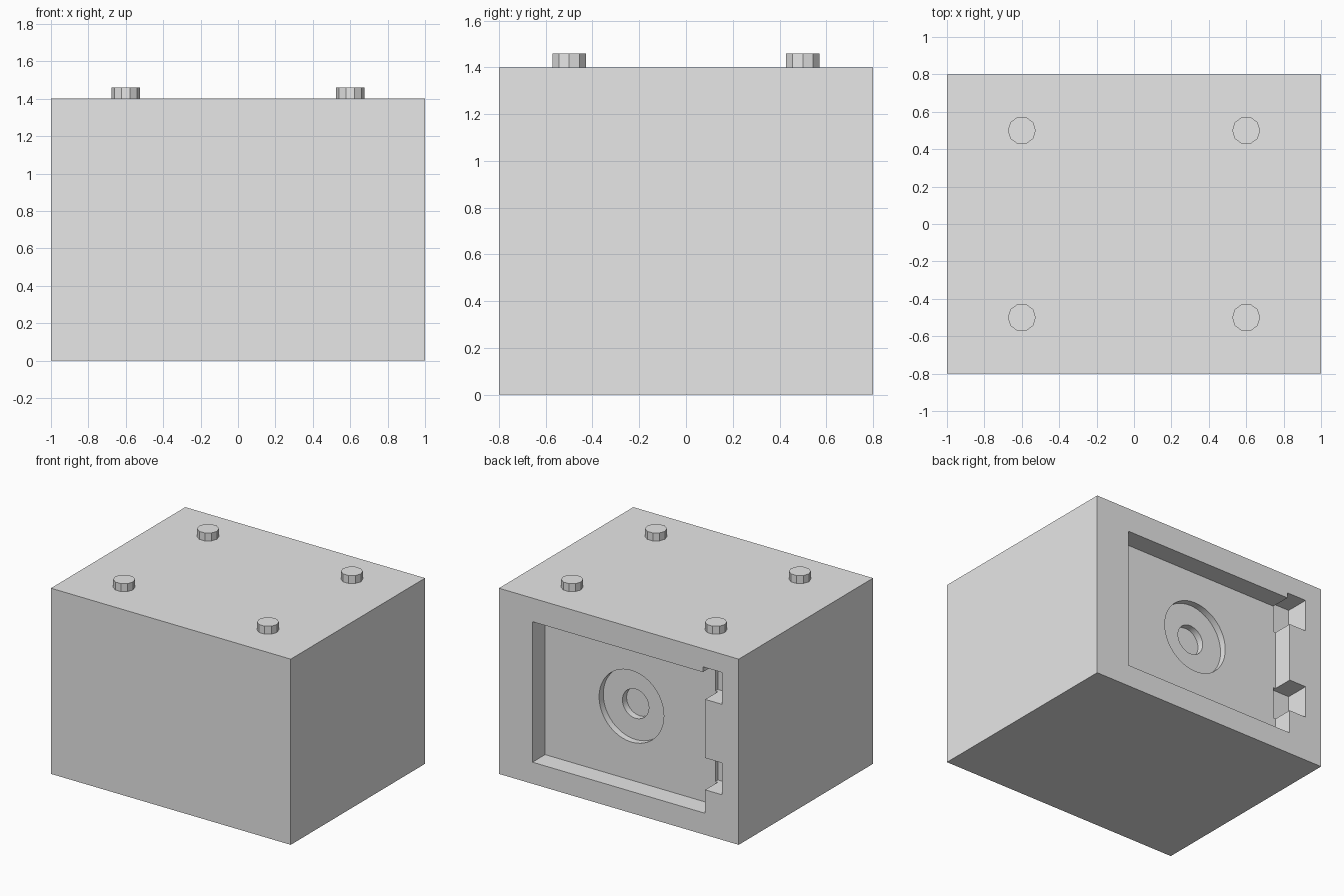
import bpy, bmesh, math
from mathutils import Matrix

if "Cube" in bpy.data.objects:
    bpy.data.objects.remove(bpy.data.objects["Cube"])

grey = bpy.data.materials.new("light_grey")
grey.diffuse_color = (0.8, 0.8, 0.8, 1)
grey.use_nodes = True
grey.node_tree.nodes["Principled BSDF"].inputs["Base Color"].default_value = grey.diffuse_color


def finish(name, bm):
    bmesh.ops.recalc_face_normals(bm, faces=bm.faces)
    me = bpy.data.meshes.new(name)
    bm.to_mesh(me)
    bm.free()
    me.materials.append(grey)
    ob = bpy.data.objects.new(name, me)
    bpy.context.collection.objects.link(ob)
    return ob


def box(name, x0, x1, y0, y1, z0, z1):
    bm = bmesh.new()
    bmesh.ops.create_cube(bm, size=1)
    for v in bm.verts:
        v.co = (x1 if v.co.x > 0 else x0,
                y1 if v.co.y > 0 else y0,
                z1 if v.co.z > 0 else z0)
    return finish(name, bm)


def prism(name, sides, radius, height, matrix):
    """Regular prism rising along local z, first corner on local x."""
    bm = bmesh.new()
    ring = [bm.verts.new((radius * math.cos(2 * math.pi * i / sides),
                          radius * math.sin(2 * math.pi * i / sides), 0))
            for i in range(sides)]
    base = bm.faces.new(ring)
    top = bmesh.ops.extrude_face_region(bm, geom=[base], use_keep_orig=True)
    up = [g for g in top["geom"] if isinstance(g, bmesh.types.BMVert)]
    bmesh.ops.translate(bm, verts=up, vec=(0, 0, height))
    bmesh.ops.transform(bm, matrix=matrix, verts=bm.verts)
    return finish(name, bm)


def cut(target, cutter):
    cutter.hide_render = True
    mod = target.modifiers.new("cut", 'BOOLEAN')
    mod.operation = 'DIFFERENCE'
    mod.solver = 'EXACT'
    mod.object = cutter
    bpy.context.view_layer.objects.active = target
    bpy.ops.object.modifier_apply(modifier=mod.name)
    bpy.data.objects.remove(cutter, do_unlink=True)


BACK = 0.8
# Solid safe body
body = box("safe_body", -1, 1, -BACK, BACK, 0, 1.4)

# Recessed door panel
cut(body, box("door_cutter", -0.72, 0.72, BACK - 0.15, 1, 0.163, 1.222))

# Two hinge pockets, slightly deeper than the panel
for z in (0.34, 1.022):
    cut(body, box("hinge_cutter", -0.862, -0.70, BACK - 0.18, 1, z, z + 0.24))

# Stepped round dial recess, sunk into the panel
for radius, depth in ((0.27, 0.20), (0.11, 0.25)):
    place = Matrix.Translation((0, BACK - depth, 0.72)) @ Matrix.Rotation(-math.pi / 2, 4, 'X')
    cut(body, prism("dial_cutter", 48, radius, 0.5, place))

# Ten-sided feet on the upper face
feet = [prism("foot", 10, 0.075, 0.06, Matrix.Translation((x, y, 1.4)))
        for x in (-0.6, 0.6) for y in (-0.5, 0.5)]

# Smooth dial walls, keep every other edge sharp
bpy.ops.object.select_all(action='DESELECT')
body.select_set(True)
bpy.context.view_layer.objects.active = body
bpy.ops.object.shade_smooth_by_angle(angle=math.radians(30))
